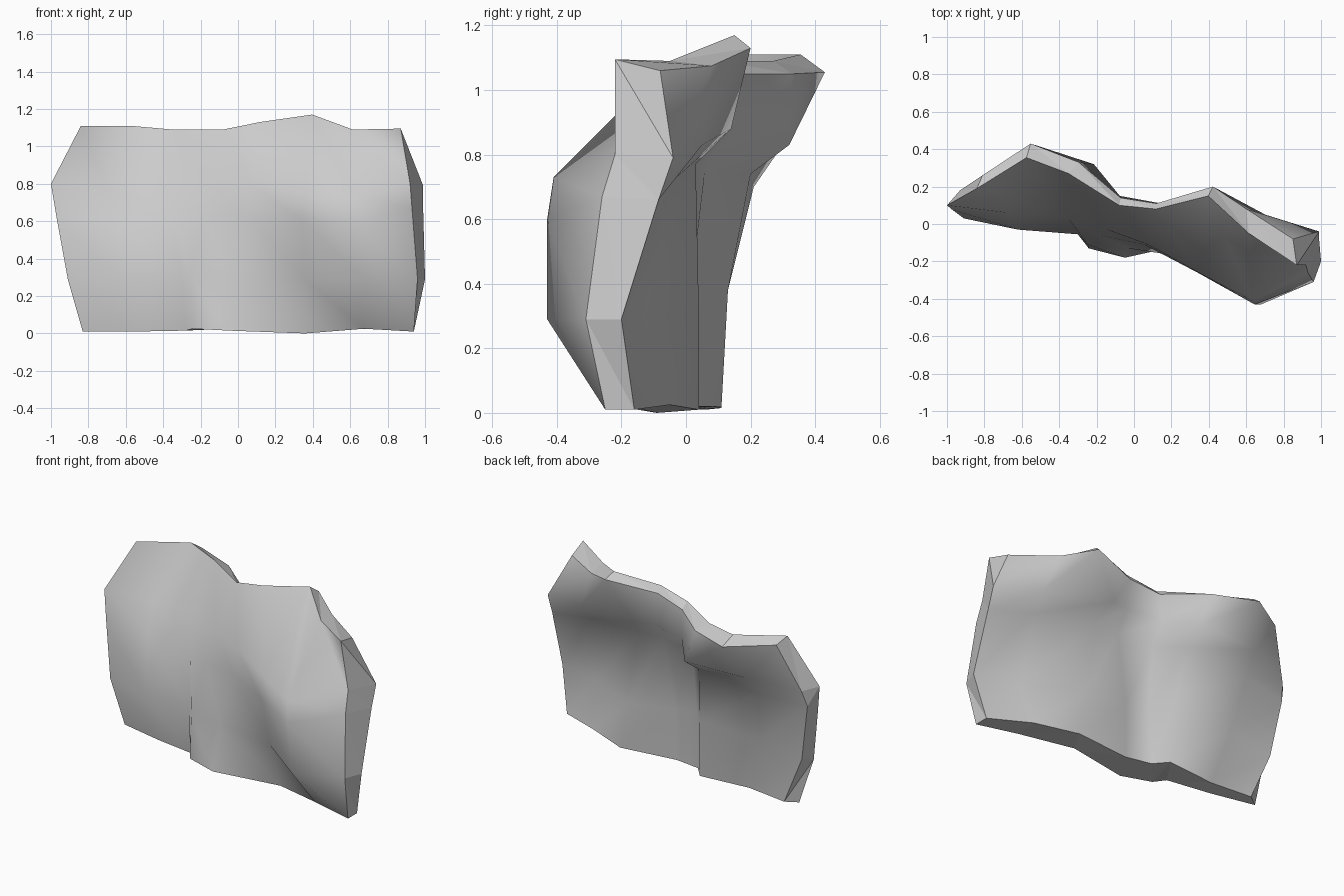
import bpy, bmesh

# Column positions across the slab, 0 = left edge, 1 = right edge
COLS = [0, 0.155, 0.31, 0.445, 0.56, 0.70, 0.85, 1]

# Horizontal sections, bottom to top: left x, right x,
# sideways slip of the four middle columns, heights and depth (y) per column
front_sections = [
    (-0.83, 0.94, (0, -.20, -.21, -.05), [.01, .01, .015, .025, .015, 0, .025, .01],
     [.06, 0, -.05, -.13, -.18, -.09, -.20, -.25]),
    (-0.91, 0.96, (.03, -.17, -.17, -.04), [.29] * 8,
     [.03, -.03, -.055, -.11, -.13, -.19, -.43, -.31]),
    (-0.97, 0.93, (.03, -.06, -.04, -.02), [.62, .62, .62, .62, .62, .61, .60, .67],
     [.075, .06, .03, -.06, -.11, -.26, -.43, -.26]),
    (-1.00, 0.92, (.03, 0, 0, .02), [.80, .78, .80, .80, .79, .76, .73, .80],
     [.10, .16, .11, -.03, -.11, -.27, -.41, -.22]),
    (-0.84, 0.87, (-.04, 0, 0, .04), [1.11, 1.11, 1.09, 1.09, 1.13, 1.17, 1.09, 1.095],
     [.19, .355, .27, .10, .08, .15, -.05, -.22]),
]
back_sections = [
    (-0.76, 0.94, (.06, -.1, -.13, 0), [.015, .02, .02, .02, .015, .01, .025, .01],
     [.11, .08, .11, .03, .00, .04, -.05, -.16]),
    (-0.89, 1.00, (.12, -.04, -.10, -.05), [.32, .36, .38, .38, .34, .30, .30, .29],
     [.12, .12, .13, .02, .01, .04, -.13, -.20]),
    (-0.95, 0.99, (.12, 0, 0, -.10), [.68, .70, .74, .76, .77, .77, .72, .66],
     [.15, .21, .20, .06, .02, .03, -.04, -.085]),
    (-0.93, 0.99, (.12, 0, 0, -.15), [.78, .83, .83, .87, .89, .88, .83, .79],
     [.18, .30, .32, .15, .11, .14, .05, -.04]),
    (-0.81, 0.85, (0, 0, 0, .07), [1.07, 1.055, 1.05, 1.05, 1.09, 1.13, 1.075, 1.06],
     [.26, .43, .33, .14, .11, .20, .08, -.08]),
]


def add_sheet(bm, sections):
    sheet = []
    for left, right, slip, zs, ys in sections:
        slips = (0, 0, *slip, 0, 0)
        sheet.append([bm.verts.new((left + (right - left) * t + s, y, z))
                      for t, s, y, z in zip(COLS, slips, ys, zs)])
    return sheet


def skin(bm, a, b):
    # Triangles between two rows, all split along the same diagonal
    faces = []
    for i in range(len(a) - 1):
        faces.append(bm.faces.new((a[i], a[i + 1], b[i])))
        faces.append(bm.faces.new((a[i + 1], b[i + 1], b[i])))
    return faces


bm = bmesh.new()
front = add_sheet(bm, front_sections)
back = add_sheet(bm, back_sections)

# Front and back sheets
for sheet in (front, back):
    for low, high in zip(sheet, sheet[1:]):
        skin(bm, low, high)

# Rims: bottom, top, left and right
rim = skin(bm, front[0], back[0]) + skin(bm, front[-1], back[-1])
for c in (0, -1):
    rim += skin(bm, [row[c] for row in front], [row[c] for row in back])

# Smooth faces with crisp rim edges
bmesh.ops.recalc_face_normals(bm, faces=bm.faces)
rim = set(rim)
for f in bm.faces:
    f.smooth = f not in rim
for e in bm.edges:
    e.smooth = len(rim.intersection(e.link_faces)) != 1

mesh = bpy.data.meshes.new("rock_slab")
bm.to_mesh(mesh)
bm.free()
slab = bpy.data.objects.new("rock_slab", mesh)
bpy.context.collection.objects.link(slab)
